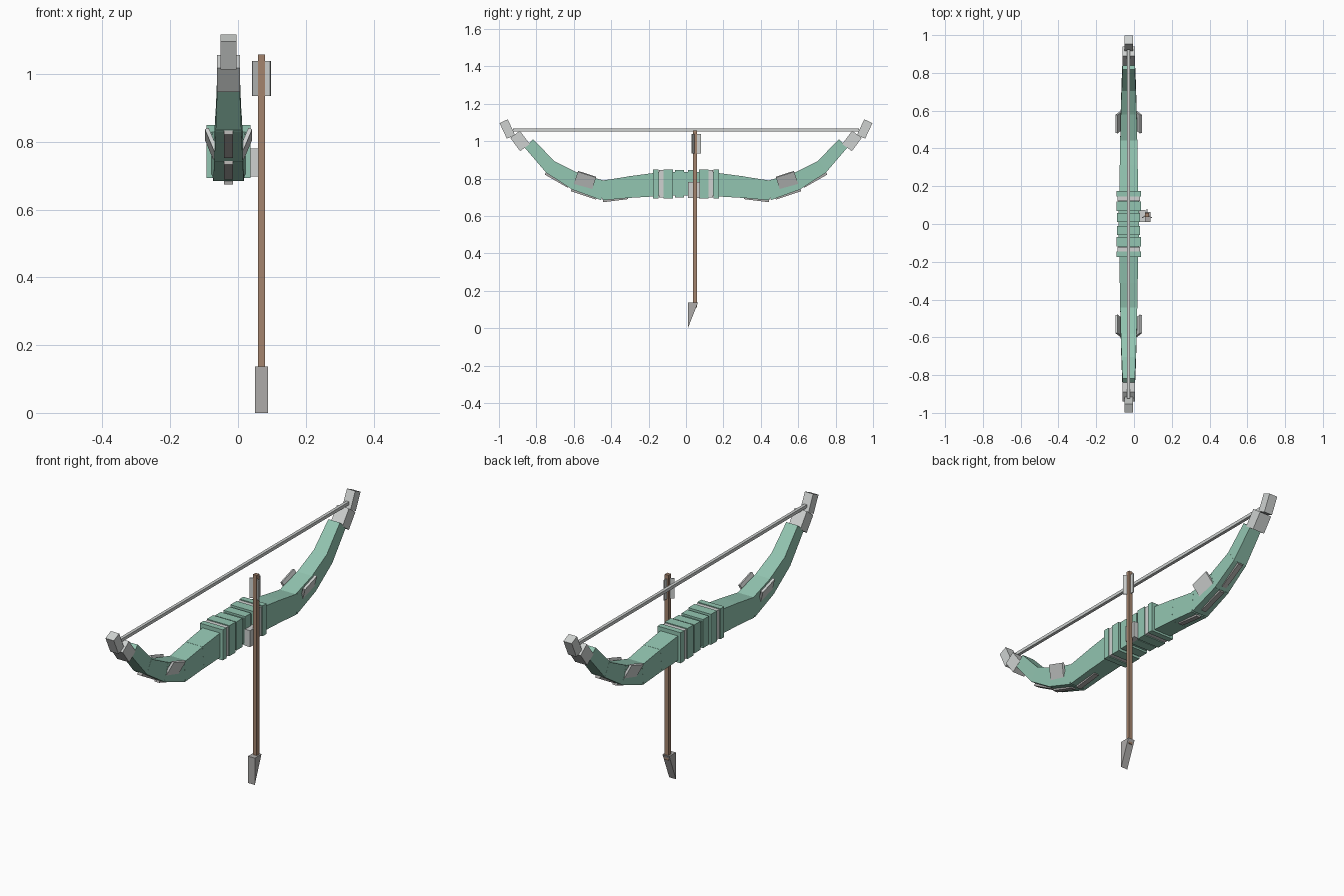
import bpy, bmesh, math
from mathutils import Matrix, Vector

if "Cube" in bpy.data.objects:
    bpy.data.objects.remove(bpy.data.objects["Cube"])


def mat(name, rgb):
    m = bpy.data.materials.new(name)
    m.diffuse_color = (*rgb, 1)
    m.use_nodes = True
    m.node_tree.nodes["Principled BSDF"].inputs["Base Color"].default_value = m.diffuse_color
    return m


GREEN = mat("sage green", (0.29, 0.56, 0.44))
GREY = mat("light grey", (0.62, 0.64, 0.63))
STEEL = mat("steel grey", (0.42, 0.41, 0.40))
BROWN = mat("wood brown", (0.37, 0.23, 0.155))
CX = -0.028          # bow centre plane
AX, AY = 0.069, 0.048  # arrow axis


def make(name, verts, faces, m):
    bm = bmesh.new()
    vs = [bm.verts.new(v) for v in verts]
    for f in faces:
        bm.faces.new([vs[i] for i in f])
    bmesh.ops.recalc_face_normals(bm, faces=bm.faces)
    me = bpy.data.meshes.new(name)
    bm.to_mesh(me)
    bm.free()
    me.materials.append(m)
    ob = bpy.data.objects.new(name, me)
    bpy.context.collection.objects.link(ob)
    return ob


HEX = [(0, 1, 2, 3), (4, 5, 6, 7), (0, 1, 5, 4), (1, 2, 6, 5), (2, 3, 7, 6), (3, 0, 4, 7)]


def box(name, c, size, m, rot=Matrix()):
    x, y, z = (s / 2 for s in size)
    pts = [(-x, -y, -z), (x, -y, -z), (x, y, -z), (-x, y, -z),
           (-x, -y, z), (x, -y, z), (x, y, z), (-x, y, z)]
    return make(name, [Vector(c) + rot @ Vector(p) for p in pts], HEX, m)


def segment(name, a, b, ha, hb, wa, wb, m, side, drop=0.0):
    """Tapered bar in the y-z plane from a to b; drop shifts it to the underside."""
    a, b = Vector(a), Vector(b)
    d = (b - a).normalized()
    n = Vector((-d.y, d.x))
    pts = []
    for p, h, w in ((a, ha, wa), (b, hb, wb)):
        p = p - n * drop
        for sx, sn in ((-1, -1), (1, -1), (1, 1), (-1, 1)):
            q = p + n * (sn * h / 2)
            pts.append((CX + sx * w / 2, side * q.x, q.y))
    return make(name, pts, HEX, m)


# Grip core with raised ribs and light bands
box("grip_core", (CX, 0, 0.772), (0.108, 0.34, 0.126), GREEN)
for s in (-1, 1):
    box("grip_inner_rib", (CX, s * 0.035, 0.772), (0.122, 0.048, 0.146), GREEN)
    box("grip_middle_rib", (CX, s * 0.095, 0.772), (0.128, 0.05, 0.156), GREEN)
    box("grip_band", (CX, s * 0.133, 0.772), (0.12, 0.024, 0.148), GREY)
    box("grip_outer_rib", (CX, s * 0.161, 0.772), (0.13, 0.03, 0.156), GREEN)

# Limbs: (y, z, height, width) stations
PATH = [(0.165, 0.768, 0.126, 0.10), (0.30, 0.755, 0.115, 0.095),
        (0.445, 0.737, 0.104, 0.090), (0.592, 0.786, 0.094, 0.084),
        (0.725, 0.862, 0.074, 0.076), (0.835, 0.983, 0.064, 0.066)]
for s in (-1, 1):
    for i in range(len(PATH) - 1):
        (y0, z0, h0, w0), (y1, z1, h1, w1) = PATH[i], PATH[i + 1]
        d = Vector((y1 - y0, z1 - z0)).normalized() * 0.008
        segment(f"limb_segment_{i + 1}", (y0 - d.x, z0 - d.y), (y1 + d.x, z1 + d.y),
                h0, h1, w0, w1, GREEN, s)
    # Narrow strips on the underside
    for i in (1, 2, 3):
        a, b = Vector(PATH[i][:2]), Vector(PATH[i + 1][:2])
        segment("limb_strip", a.lerp(b, 0.12), a.lerp(b, 1.04), 0.014, 0.014, 0.026, 0.026,
                STEEL, s, (PATH[i][2] + PATH[i + 1][2]) / 4 + 0.001)
    # Two grey tip blocks
    segment("tip_block_inner", (0.861, 0.966), (0.914, 1.037), 0.064, 0.064, 0.068, 0.068, GREY, s)
    segment("tip_block_outer", (0.936, 1.024), (0.975, 1.107), 0.048, 0.048, 0.047, 0.047, GREY, s)
    # Flared side pads
    for k in (-1, 1):
        rot = Matrix.Rotation(s * math.radians(18), 4, 'X') @ Matrix.Rotation(k * math.radians(22), 4, 'Y')
        box("side_pad", (CX + k * 0.05, s * 0.54, 0.79), (0.012, 0.102, 0.076), GREY, rot)

# Bow string
box("bow_string", (CX, 0, 1.061), (0.016, 1.85, 0.016), GREY)

# Arrow rest
box("arrow_rest", (0.045, 0.042, 0.739), (0.032, 0.064, 0.084), GREY)

# Arrow shaft, head and three vanes
box("arrow_shaft", (AX, AY, 0.585), (0.021, 0.021, 0.946), BROWN)
x0, x1 = 0.05, 0.088
make("arrow_head", [(x, y, z) for x in (x0, x1) for y, z in ((0.01, 0.137), (0.064, 0.137), (0.01, 0.0))],
     [(0, 1, 2), (3, 4, 5), (0, 1, 4, 3), (1, 2, 5, 4), (2, 0, 3, 5)], STEEL)
for deg in (90, 210, 330):
    rot = Matrix.Rotation(math.radians(deg), 4, 'Z')
    box("arrow_vane", Vector((AX, AY, 0.987)) + rot @ Vector((0.0155, 0, 0)),
        (0.031, 0.005, 0.103), GREY, rot)
